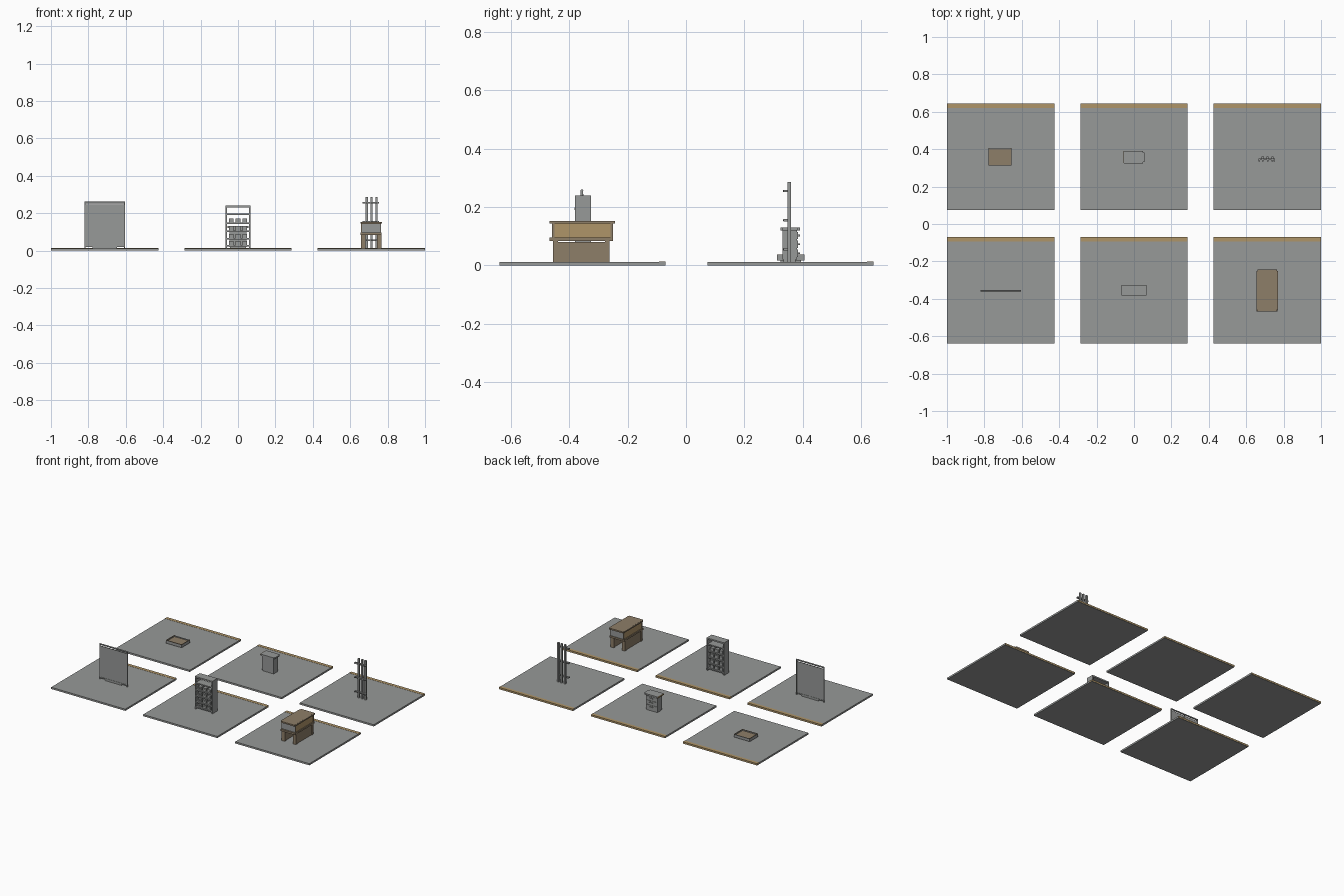
import bpy, math


def mat(name, rgb):
    m = bpy.data.materials.new(name)
    m.diffuse_color = (*rgb, 1)
    return m


GREY = mat("grey", (0.31, 0.32, 0.315))
TAN = mat("tan", (0.43, 0.30, 0.14))
BROWN = mat("brown", (0.27, 0.21, 0.14))


def box(name, x0, x1, y0, y1, z0, z1, m=GREY):
    v = [(x, y, z) for x in (x0, x1) for y in (y0, y1) for z in (z0, z1)]
    f = [(0, 1, 3, 2), (4, 6, 7, 5), (0, 4, 5, 1), (2, 3, 7, 6), (0, 2, 6, 4), (1, 5, 7, 3)]
    me = bpy.data.meshes.new(name)
    me.from_pydata(v, [], f)
    me.materials.append(m)
    ob = bpy.data.objects.new(name, me)
    bpy.context.collection.objects.link(ob)
    return ob


def rod(name, loc, r, length, axis="Z", m=GREY, sides=12):
    rot = {"X": (0, math.pi / 2, 0), "Y": (math.pi / 2, 0, 0), "Z": (0, 0, 0)}[axis]
    bpy.ops.mesh.primitive_cylinder_add(vertices=sides, radius=r, depth=length,
                                        location=loc, rotation=rot)
    ob = bpy.context.object
    ob.name = name
    ob.data.materials.append(m)
    bpy.ops.object.shade_smooth_by_angle()
    return ob


T = 0.012  # slab top

# six floor slabs with a tan strip along the back edge
for cx in (-0.713, 0, 0.713):
    for cy in (-0.355, 0.358):
        box("floor_slab", cx - 0.287, cx + 0.287, cy - 0.284, cy + 0.284, 0, T)
        box("floor_strip", cx - 0.287, cx + 0.287, cy + 0.262, cy + 0.285, 0.002, T + 0.001, TAN)

# standing screen
px, py = -0.713, -0.357
box("screen_panel", px - 0.103, px + 0.103, py - 0.002, py + 0.002, 0.024, 0.245)
box("screen_sill", px - 0.107, px + 0.107, py - 0.004, py + 0.004, 0.02, 0.027)
rod("screen_top_rail", (px, py, 0.256), 0.005, 0.216, "X")
for s in (-1, 1):
    box("screen_post", px + s * 0.106 - 0.003, px + s * 0.106 + 0.003, py - 0.004, py + 0.004, T, 0.256)
box("screen_back_rib", px - 0.004, px + 0.004, py, py + 0.005, 0.024, 0.245)
box("screen_foot", px - 0.065, px + 0.065, py - 0.004, py + 0.004, T, 0.022)

# open rack with shelves and bins
for s in (-1, 1):
    box("rack_side", s * 0.064 - 0.004, s * 0.064 + 0.004, -0.38, -0.326, T, 0.237)
box("rack_top", -0.068, 0.068, -0.381, -0.325, 0.23, 0.24)
for z in (0.026, 0.062, 0.104, 0.146, 0.194):
    box("rack_shelf", -0.062, 0.062, -0.382, -0.327, z - 0.004, z + 0.004)
for z in (0.03, 0.066, 0.108, 0.15):
    for x in (-0.036, 0, 0.036):
        box("rack_bin", x - 0.013, x + 0.013, -0.374, -0.335, z, z + 0.022)
        rod("bin_knob", (x, -0.375, z + 0.012), 0.004, 0.005, "Y", sides=8)

# desk
dx, d0, d1 = 0.712, -0.455, -0.262
for s in (-1, 1):
    cx = dx + s * 0.043
    box("desk_leg_panel", cx - 0.008, cx + 0.008, d0, d1, T, 0.08, BROWN)
    for y in (d0 + 0.008, d1 - 0.008):
        box("desk_leg_block", cx - 0.012, cx + 0.012, y - 0.008, y + 0.008, T, 0.085, BROWN)
box("desk_lower_board", dx - 0.056, dx + 0.056, -0.467, -0.25, 0.084, 0.096, BROWN)
box("desk_case", dx - 0.05, dx + 0.05, d0, -0.255, 0.096, 0.146, TAN)
for y in (d0, -0.255):
    box("desk_case_end", dx - 0.05, dx + 0.05, y - 0.002, y + 0.002, 0.097, 0.145)
for s in (-1, 1):
    cx = dx + s * 0.0515
    for y in (d0, -0.255):
        box("desk_corner_trim", cx - 0.002, cx + 0.002, y - 0.004, y + 0.004, 0.096, 0.145, BROWN)
box("desk_top", dx - 0.053, dx + 0.053, -0.468, -0.243, 0.143, 0.153, BROWN)
box("desk_top_edge", dx - 0.058, dx + 0.058, -0.458, -0.252, 0.144, 0.1525, BROWN)

# tray
tx0, tx1, ty0, ty1 = -0.778, -0.655, 0.312, 0.406
box("tray_base", tx0 + 0.012, tx1 - 0.012, ty0 + 0.012, ty1 - 0.012, T, 0.02)
box("tray_floor", tx0 + 0.003, tx1 - 0.003, ty0 + 0.003, ty1 - 0.003, 0.018, 0.030, BROWN)
for x in (tx0, tx1 - 0.005):
    box("tray_wall", x, x + 0.005, ty0, ty1, 0.017, 0.036)
    box("tray_rim", x, x + 0.005, ty0, ty1, 0.036, 0.038, BROWN)
for y in (ty0, ty1 - 0.005):
    box("tray_wall", tx0, tx1, y, y + 0.005, 0.017, 0.036)
box("tray_front_rim", tx0, tx1, ty0, ty0 + 0.005, 0.036, 0.038, BROWN)

# drawer cabinet facing back
box("cabinet_plinth", -0.042, 0.042, 0.334, 0.376, T, 0.022)
box("cabinet_body", -0.045, 0.045, 0.33, 0.381, 0.02, 0.12)
box("cabinet_top", -0.053, 0.048, 0.324, 0.39, 0.12, 0.13)
box("cabinet_top_nose", 0.047, 0.055, 0.331, 0.383, 0.12, 0.13)
box("cabinet_edge_band", -0.056, -0.053, 0.325, 0.389, 0.121, 0.13, TAN)
for z in (0.042, 0.073, 0.103):
    box("cabinet_drawer", -0.04, 0.04, 0.381, 0.384, z - 0.013, z + 0.012)
    box("drawer_handle", -0.012, 0.012, 0.384, 0.39, z - 0.003, z + 0.003)

# three-post stand
for x in (0.688, 0.714, 0.740):
    box("stand_post", x - 0.006, x + 0.006, 0.348, 0.36, T, 0.286)
    for z in (0.055, 0.155, 0.255):
        box("stand_peg", x - 0.004, x + 0.004, 0.333, 0.349, z - 0.003, z + 0.003)
for z in (0.055, 0.155, 0.255):
    box("stand_crossbar", 0.668, 0.752, 0.342, 0.35, z - 0.004, z + 0.004)
    for x in (0.67, 0.75):
        box("stand_bar_tip", x - 0.004, x + 0.004, 0.334, 0.35, z - 0.004, z + 0.004)
